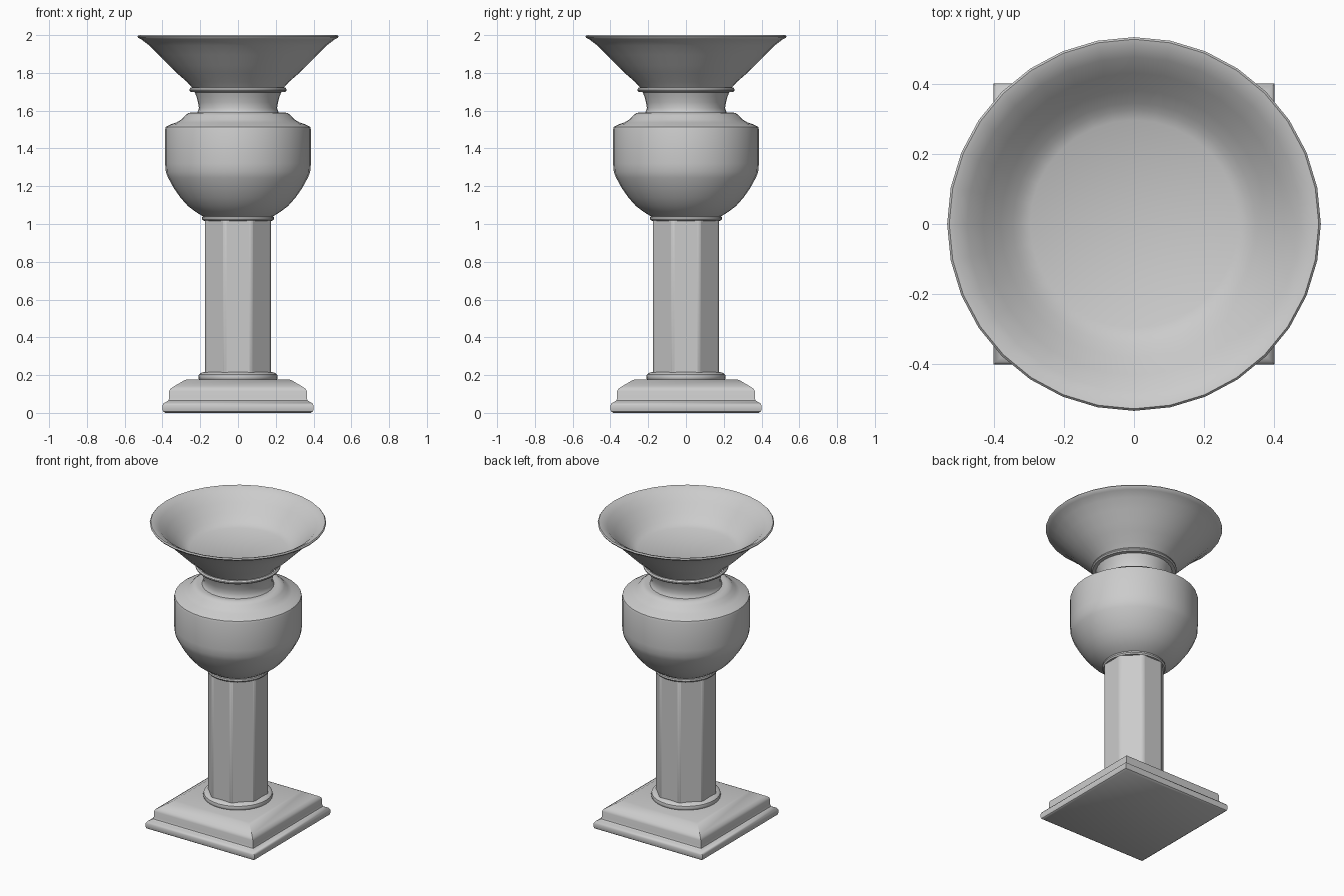
import bpy, bmesh
from math import cos, sin, pi, radians


def lathe(name, profile, sides=32, turn=0.0, grow=1.0, smooth=40):
    """Stack rings of (radius, height) and cap both ends."""
    bm = bmesh.new()
    rings = []
    for r, z in profile:
        rings.append([bm.verts.new((r * grow * cos(turn + 2 * pi * i / sides),
                                    r * grow * sin(turn + 2 * pi * i / sides), z))
                      for i in range(sides)])
    for a, b in zip(rings, rings[1:]):
        for i in range(sides):
            j = (i + 1) % sides
            bm.faces.new((a[i], a[j], b[j], b[i]))
    bm.faces.new(rings[0][::-1])
    bm.faces.new(rings[-1])
    bmesh.ops.recalc_face_normals(bm, faces=bm.faces)
    mesh = bpy.data.meshes.new(name)
    bm.to_mesh(mesh)
    bm.free()
    ob = bpy.data.objects.new(name, mesh)
    bpy.context.collection.objects.link(ob)
    bpy.ops.object.select_all(action='DESELECT')
    ob.select_set(True)
    bpy.context.view_layer.objects.active = ob
    bpy.ops.object.shade_smooth_by_angle(angle=radians(smooth))
    return ob


# Square stepped plinth (profile gives half-widths)
lathe("plinth", [(0.385, 0.0), (0.397, 0.008), (0.40, 0.02), (0.40, 0.04), (0.393, 0.052),
                 (0.38, 0.058), (0.368, 0.066), (0.364, 0.08), (0.364, 0.115),
                 (0.358, 0.128), (0.34, 0.14), (0.285, 0.172), (0.27, 0.177)],
      sides=4, turn=pi / 4, grow=1 / cos(pi / 4))

# Rounded rings at the foot and head of the column
lathe("column_foot_ring", [(0.20, 0.17), (0.208, 0.18), (0.21, 0.19), (0.207, 0.203),
                           (0.195, 0.212), (0.175, 0.217)])
lathe("column_head_ring", [(0.17, 1.015), (0.185, 1.018), (0.192, 1.027), (0.19, 1.037),
                           (0.18, 1.042)])

# Octagonal column with softened corners
column = lathe("column", [(0.174, 0.19), (0.174, 1.03)], sides=8, turn=pi / 8, grow=1 / cos(pi / 8))
bevel = column.modifiers.new("soft_corners", 'BEVEL')
bevel.width = 0.012
bevel.segments = 2
bevel.limit_method = 'ANGLE'
bevel.angle_limit = radians(30)

# Round vase body with shoulder
lathe("vase_body", [(0.175, 1.036), (0.19, 1.043), (0.225, 1.065), (0.265, 1.095), (0.305, 1.14),
                    (0.34, 1.19), (0.37, 1.245), (0.382, 1.275), (0.386, 1.32), (0.386, 1.50),
                    (0.382, 1.514), (0.36, 1.526), (0.325, 1.538), (0.30, 1.553),
                    (0.28, 1.575), (0.262, 1.588), (0.24, 1.591), (0.20, 1.585)])

# Waisted neck and the bead above it
lathe("neck", [(0.222, 1.58), (0.213, 1.595), (0.207, 1.615), (0.212, 1.645),
               (0.22, 1.675), (0.232, 1.705)])
lathe("neck_bead", [(0.225, 1.697), (0.25, 1.699), (0.257, 1.707), (0.257, 1.714),
                    (0.25, 1.722), (0.23, 1.725)])

# Flared bowl: outer wall, lip, inner wall and flat floor
lathe("flared_bowl", [(0.235, 1.715), (0.25, 1.73), (0.27, 1.752), (0.325, 1.80), (0.365, 1.84),
                      (0.42, 1.895), (0.47, 1.945), (0.51, 1.976), (0.528, 1.985),
                      (0.532, 1.993), (0.526, 2.0), (0.51, 1.996), (0.475, 1.975),
                      (0.43, 1.93), (0.38, 1.88), (0.345, 1.848), (0.325, 1.835), (0.296, 1.82)])
